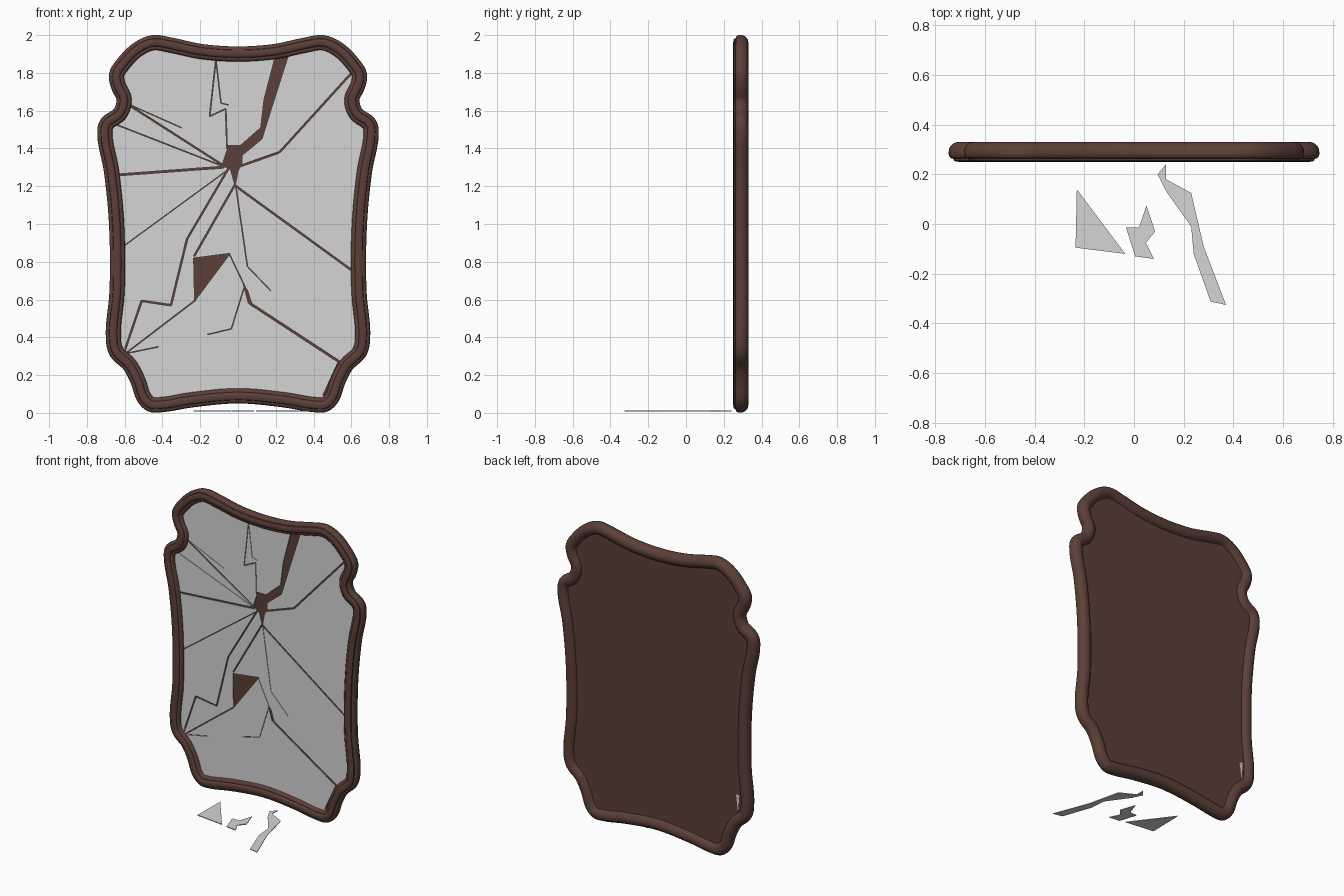
import bpy, bmesh, math
from mathutils import Vector

if "Cube" in bpy.data.objects:
    bpy.data.objects.remove(bpy.data.objects["Cube"])


def material(name, rgb):
    m = bpy.data.materials.new(name)
    m.diffuse_color = (*rgb, 1)
    m.use_nodes = True
    m.node_tree.nodes["Principled BSDF"].inputs["Base Color"].default_value = m.diffuse_color
    return m


WOOD = material("dark_brown_wood", (0.105, 0.050, 0.038))
GLASS = material("pale_grey_glass", (0.66, 0.66, 0.66))


def finish(name, bm, mat, smooth=None):
    bmesh.ops.recalc_face_normals(bm, faces=bm.faces)
    me = bpy.data.meshes.new(name)
    bm.to_mesh(me)
    bm.free()
    me.materials.append(mat)
    if smooth:
        me.shade_smooth()
        me.set_sharp_from_angle(angle=math.radians(smooth))
    ob = bpy.data.objects.new(name, me)
    bpy.context.collection.objects.link(ob)
    return ob


def prism(bm, pts, place, a, b):
    """Extrude a flat polygon between levels a and b; place(u, v, w) gives 3D."""
    lo = [bm.verts.new(place(u, v, a)) for u, v in pts]
    hi = [bm.verts.new(place(u, v, b)) for u, v in pts]
    bm.faces.new(lo)
    bm.faces.new(hi[::-1])
    for i in range(len(pts)):
        j = (i + 1) % len(pts)
        bm.faces.new((lo[i], lo[j], hi[j], hi[i]))


upright = lambda u, v, w: (u, w, v)
lying = lambda u, v, w: (u, v, w)

# Centre line of the frame, right half, top to bottom
half = [(0, 1.90), (0.2, 1.914), (0.36, 1.948), (0.45, 1.96), (0.53, 1.925),
        (0.61, 1.845), (0.643, 1.79), (0.635, 1.735), (0.603, 1.66), (0.625, 1.585),
        (0.695, 1.53), (0.705, 1.49), (0.67, 1.28), (0.643, 1.0), (0.64, 0.65),
        (0.658, 0.37), (0.642, 0.32), (0.575, 0.255), (0.53, 0.17), (0.497, 0.08),
        (0.46, 0.045), (0.41, 0.043), (0.25, 0.068), (0, 0.09)]
ctrl = [Vector(p) for p in half] + [Vector((-x, z)) for x, z in half[-2:0:-1]]


def smooth_loop(c, sub):
    n = len(c)
    tan = [((c[(i + 1) % n] - c[i]).normalized() + (c[i] - c[i - 1]).normalized()).normalized()
           for i in range(n)]
    out = []
    for i in range(n):
        j = (i + 1) % n
        L = (c[j] - c[i]).length
        for k in range(sub):
            t = k / sub
            out.append(c[i] * (2*t**3 - 3*t*t + 1) + tan[i] * L * (t**3 - 2*t*t + t)
                       + c[j] * (3*t*t - 2*t**3) + tan[j] * L * (t**3 - t*t))
    return out


path = smooth_loop(ctrl, 5)

# Frame: rounded back, stepped beads on the front
prof = [(0.04 * math.cos(a), 0.29 + 0.04 * math.sin(a))
        for a in (math.pi * i / 10 for i in range(11))]
prof += [(-0.040, 0.276), (-0.036, 0.266), (-0.030, 0.262), (-0.020, 0.262), (-0.018, 0.256),
         (-0.010, 0.251), (0.0, 0.25), (0.012, 0.251), (0.020, 0.256), (0.022, 0.263),
         (0.030, 0.264), (0.037, 0.270), (0.040, 0.280)]
bm = bmesh.new()
rings = []
for i, p in enumerate(path):
    t = (path[(i + 1) % len(path)] - path[i - 1]).normalized()
    nrm = Vector((-t.y, t.x))
    rings.append([bm.verts.new((p.x + nrm.x * d, y, p.y + nrm.y * d)) for d, y in prof])
for i, r in enumerate(rings):
    s = rings[(i + 1) % len(rings)]
    for k in range(len(prof)):
        m = (k + 1) % len(prof)
        bm.faces.new((r[k], r[m], s[m], s[k]))
finish("frame", bm, WOOD, 40)

# Backing board
bm = bmesh.new()
prism(bm, path, upright, 0.294, 0.302)
finish("backing_board", bm, WOOD)

# Mirror pane
bm = bmesh.new()
prism(bm, path, upright, 0.280, 0.285)
pane = finish("mirror_pane", bm, GLASS)

# Missing pieces: impact hole, upper strip, lower triangle, small wedge
hole = [(-0.05, 1.415), (0.01, 1.415), (0.02, 1.38), (0.02, 1.32), (0, 1.28),
        (-0.015, 1.20), (-0.04, 1.29), (-0.085, 1.31)]
strip = [(0.208, 1.93), (0.279, 1.93), (0.18, 1.62), (0.127, 1.45), (0.018, 1.36),
         (0.006, 1.41), (0.12, 1.51), (0.138, 1.66)]
triangle = [(-0.235, 0.82), (-0.04, 0.845), (-0.23, 0.59)]
wedge = [(0.028, 0.68), (0.05, 0.65), (0.075, 0.572), (0.055, 0.58)]

# Cracks: width, then the points along it
cracks = [
    (0.009, [(0.01, 1.306), (0.22, 1.38), (0.62, 1.82)]),
    (0.009, [(-0.018, 1.205), (0.63, 0.735)]),
    (0.008, [(-0.015, 1.21), (-0.232, 0.83)]),
    (0.008, [(-0.047, 1.30), (-0.27, 0.92), (-0.355, 0.57), (-0.51, 0.593), (-0.61, 0.30)]),
    (0.005, [(-0.225, 0.597), (-0.605, 0.307)]),
    (0.010, [(-0.075, 1.301), (-0.66, 1.258)]),
    (0.008, [(-0.075, 1.308), (-0.59, 1.638)]),
    (0.004, [(-0.075, 1.304), (-0.68, 1.54)]),
    (0.003, [(-0.045, 1.293), (-0.63, 0.865)]),
    (0.004, [(-0.058, 1.40), (-0.065, 1.61), (-0.15, 1.57), (-0.115, 1.89)]),
    (0.003, [(-0.117, 1.87), (-0.09, 1.64), (-0.05, 1.63)]),
    (0.003, [(-0.013, 1.21), (0.05, 0.775), (0.175, 0.645)]),
    (0.011, [(0.063, 0.58), (0.56, 0.255)]),
    (0.003, [(-0.045, 0.84), (0.035, 0.672), (-0.035, 0.445), (-0.16, 0.415)]),
    (0.003, [(-0.57, 1.63), (-0.30, 1.51)]),
    (0.003, [(-0.60, 0.313), (-0.42, 0.35)]),
    (0.014, [(0.535, 0.265), (0.455, 0.09)]),
]


def cut(target, polys):
    bm = bmesh.new()
    for p in polys:
        prism(bm, p, upright, 0.27, 0.292)
    tool = finish("crack_cutter", bm, WOOD)
    tool.hide_render = True
    mod = target.modifiers.new("cut", 'BOOLEAN')
    mod.operation, mod.object, mod.solver = 'DIFFERENCE', tool, 'EXACT'
    mod.use_self = True
    dg = bpy.context.evaluated_depsgraph_get()
    me = bpy.data.meshes.new_from_object(target.evaluated_get(dg))
    target.modifiers.clear()
    target.data = me
    bpy.data.objects.remove(tool)


segments = []
for w, pts in cracks:
    for a, b in zip(pts, pts[1:]):
        a, b = Vector(a), Vector(b)
        d = (b - a).normalized()
        n = Vector((-d.y, d.x)) * w / 2
        segments.append([a + n, a - n, b - n, b + n])
cut(pane, [hole, strip, triangle, wedge] + segments)

# Tip of a tilted shard poking through the backing board
bm = bmesh.new()
prism(bm, [(-0.60, 0.33), (-0.585, 0.45), (-0.61, 0.45)], upright, 0.290, 0.304)
finish("shard_tip", bm, GLASS)

# Fallen shards on the floor
floor_shards = [
    [(-0.23, 0.14), (-0.035, -0.12), (-0.235, -0.095)],
    [(0.05, 0.075), (0.085, -0.03), (0.048, -0.075), (0.08, -0.14),
     (0.005, -0.13), (-0.032, -0.015), (0.02, -0.015)],
    [(0.128, 0.24), (0.128, 0.18), (0.23, 0.125), (0.28, -0.09), (0.37, -0.325),
     (0.308, -0.312), (0.24, -0.12), (0.23, -0.01), (0.13, 0.13), (0.095, 0.20)],
]
for i, pts in enumerate(floor_shards):
    bm = bmesh.new()
    prism(bm, pts, lying, 0.008, 0.013)
    finish(f"fallen_shard_{i + 1}", bm, GLASS)
